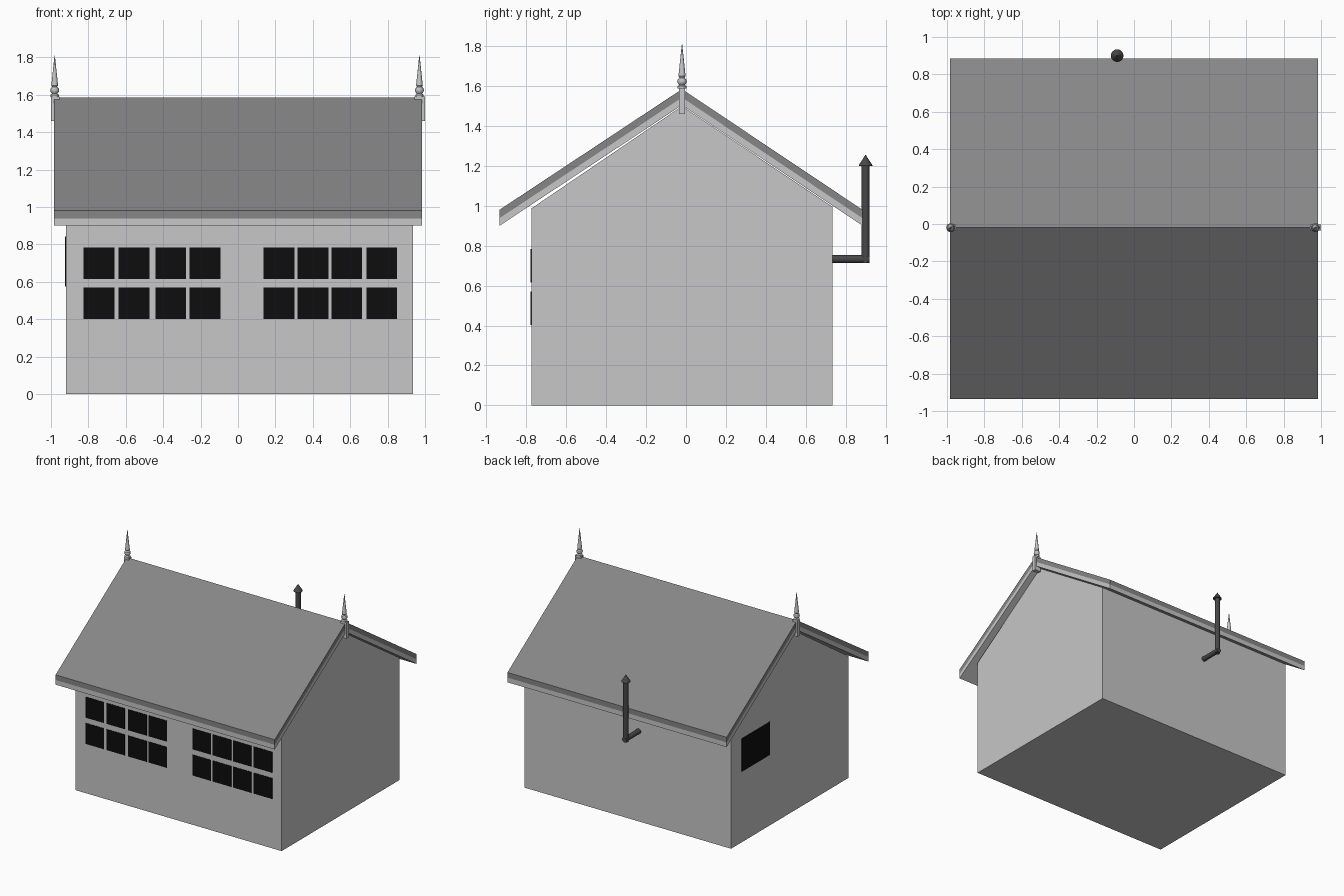
import bpy
import bmesh
from mathutils import Vector

cube = bpy.data.objects.get("Cube")
if cube:
    bpy.data.objects.remove(cube, do_unlink=True)


def material(name, v):
    m = bpy.data.materials.new(name)
    m.use_nodes = True
    m.diffuse_color = (v, v, v, 1)
    m.node_tree.nodes["Principled BSDF"].inputs["Base Color"].default_value = (v, v, v, 1)
    return m


WALL = material("pale_grey", 0.57)
ROOF = material("slate_grey", 0.24)
PIPE = material("dark_iron", 0.065)
GLASS = material("black_glass", 0.004)


def finish(name, bm, mat):
    bmesh.ops.recalc_face_normals(bm, faces=bm.faces)
    me = bpy.data.meshes.new(name)
    bm.to_mesh(me)
    bm.free()
    me.materials.append(mat)
    ob = bpy.data.objects.new(name, me)
    bpy.context.collection.objects.link(ob)
    return ob


def extrude_x(name, profile, x0, x1, mat):
    """Prism from a (y, z) outline running along x."""
    bm = bmesh.new()
    face = bm.faces.new([bm.verts.new((x0, y, z)) for y, z in profile])
    out = bmesh.ops.extrude_face_region(bm, geom=[face])
    verts = [g for g in out["geom"] if isinstance(g, bmesh.types.BMVert)]
    bmesh.ops.translate(bm, verts=verts, vec=(x1 - x0, 0, 0))
    return finish(name, bm, mat)


def box(name, lo, hi, mat):
    (x0, y0, z0), (x1, y1, z1) = lo, hi
    return extrude_x(name, [(y0, z0), (y1, z0), (y1, z1), (y0, z1)], x0, x1, mat)


def lathe(name, profile, origin, mat, axis="Z", sides=16):
    """Turned solid from (radius, height) pairs, capped at both ends."""
    bm = bmesh.new()
    rot = Vector((0, 0, 1)).rotation_difference(Vector((0, 1, 0) if axis == "Y" else (0, 0, 1)))
    rings = []
    for r, h in profile:
        ring = bmesh.ops.create_circle(bm, segments=sides, radius=r)["verts"]
        for v in ring:
            v.co = rot @ (v.co + Vector((0, 0, h))) + Vector(origin)
        rings.append(ring)
    for a, b in zip(rings, rings[1:]):
        for i in range(sides):
            j = (i + 1) % sides
            bm.faces.new((a[i], a[j], b[j], b[i]))
    bm.faces.new(rings[0])
    bm.faces.new(rings[-1])
    ob = finish(name, bm, mat)
    bpy.ops.object.select_all(action="DESELECT")
    ob.select_set(True)
    bpy.context.view_layer.objects.active = ob
    bpy.ops.object.shade_smooth_by_angle()
    return ob


# Walls with gables
RIDGE_Y = -0.02
FRONT, BACK = -0.775, 0.735
LEFT, RIGHT = 0.935, -0.92
extrude_x("walls", [(FRONT, 0), (BACK, 0), (BACK, 0.995), (RIDGE_Y, 1.50), (FRONT, 0.987)],
          RIGHT, LEFT, WALL)


# Roof: dark covering over a pale board layer
def roof_layer(name, eave, ridge, thick, mat):
    y0, y1 = -0.935, 0.885
    extrude_x(name, [(y0, eave), (RIDGE_Y, ridge), (y1, eave),
                     (y1, eave + thick), (RIDGE_Y, ridge + thick), (y0, eave + thick)],
              -0.985, 0.985, mat)


roof_layer("roof_boards", 0.90, 1.505, 0.038, WALL)
roof_layer("roof_covering", 0.938, 1.543, 0.042, ROOF)

# Ridge finials
for side, x, post_lo, post_hi in (("left", 0.97, 0.945, 1.0), ("right", -0.98, -1.0, -0.955)):
    box(f"finial_post_{side}", (post_lo, RIDGE_Y - 0.016, 1.46),
        (post_hi, RIDGE_Y + 0.016, 1.59), WALL)
    lathe(f"finial_spire_{side}",
          [(0.022, 0), (0.022, 0.012), (0.014, 0.018), (0.022, 0.028), (0.024, 0.036),
           (0.021, 0.047), (0.013, 0.054), (0.018, 0.062), (0.001, 0.222)],
          (x, RIDGE_Y, 1.588), WALL)

# Front windows: two groups of four by two panes
PANE = 0.165
for group, columns in (("right", (-0.825, -0.638, -0.442, -0.259)),
                       ("left", (0.136, 0.318, 0.499, 0.686))):
    for c, x in enumerate(columns):
        for row, z in (("lower", 0.402), ("upper", 0.615)):
            box(f"window_{group}_{row}_{c + 1}", (x, FRONT - 0.004, z),
                (x + PANE, FRONT + 0.004, z + 0.168), GLASS)

# Side window
box("side_window", (RIGHT - 0.004, 0.24, 0.575), (RIGHT + 0.004, 0.6, 0.843), GLASS)

# Stove pipe on the back wall
PX, PY = -0.09, 0.9
lathe("pipe_elbow", [(0.02, 0), (0.02, 0.22)], (PX, BACK - 0.035, 0.733), PIPE, "Y")
lathe("pipe_stack", [(0.02, 0), (0.02, 0.492)], (PX, PY, 0.713), PIPE)
lathe("pipe_cap", [(0.034, 0), (0.034, 0.004), (0.001, 0.055)], (PX, PY, 1.2), PIPE)
